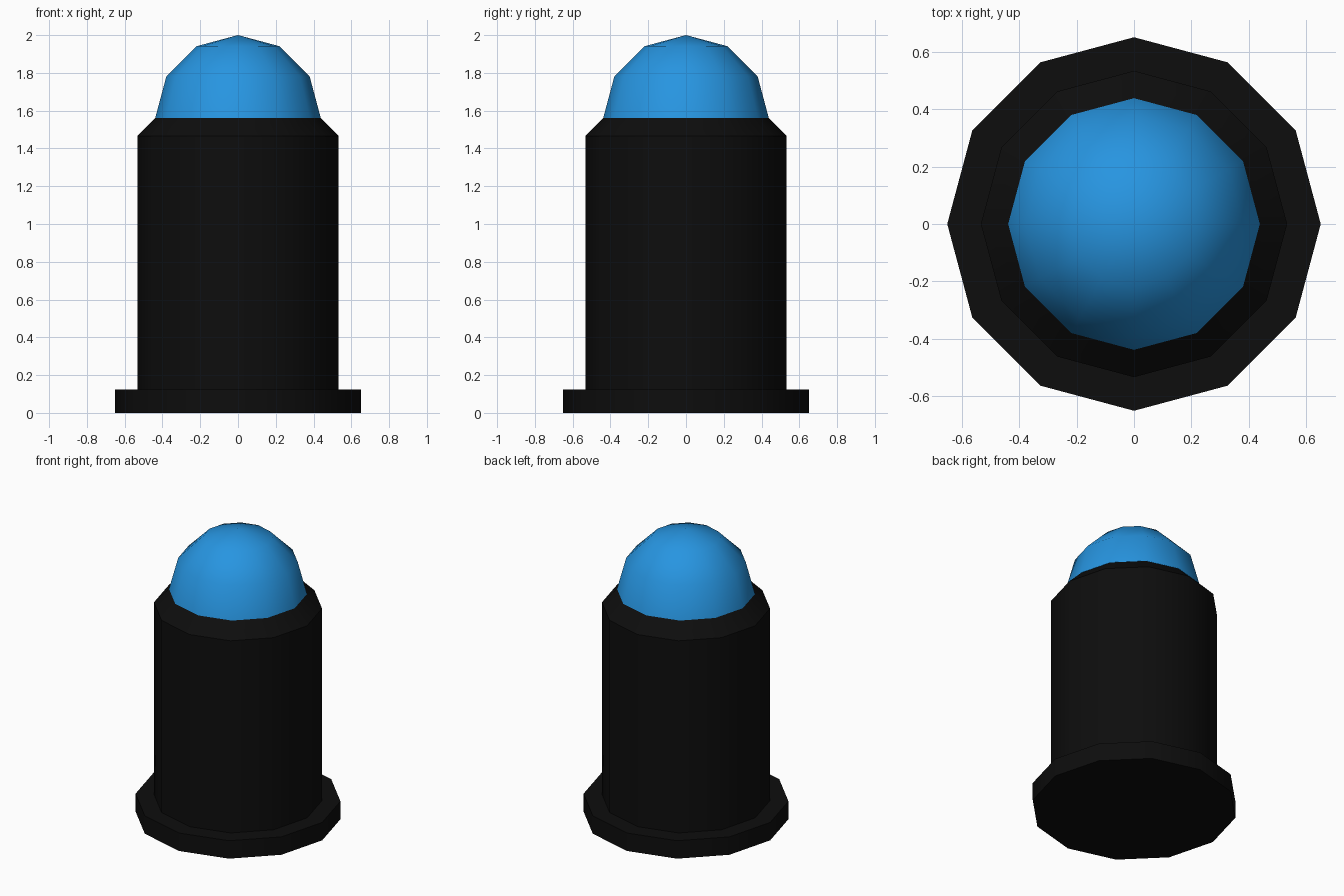
import bpy, bmesh
from math import cos, sin, pi, radians

if "Cube" in bpy.data.objects:
    bpy.data.objects.remove(bpy.data.objects["Cube"])

SIDES = 12


def material(name, rgb):
    m = bpy.data.materials.new(name)
    m.diffuse_color = (*rgb, 1)
    m.use_nodes = True
    m.node_tree.nodes["Principled BSDF"].inputs["Base Color"].default_value = m.diffuse_color
    return m


def lathe(name, profile, mat):
    """Revolve (radius, z) points listed bottom to top; zero radius makes a pole."""
    bm = bmesh.new()
    rings = []
    for r, z in profile:
        if r == 0:
            rings.append([bm.verts.new((0, 0, z))] * SIDES)
        else:
            rings.append([bm.verts.new((r * cos(2 * pi * i / SIDES),
                                        r * sin(2 * pi * i / SIDES), z))
                          for i in range(SIDES)])
    for low, high in zip(rings, rings[1:]):
        for i in range(SIDES):
            j = (i + 1) % SIDES
            corners = [low[i], low[j], high[j], high[i]]
            bm.faces.new(list(dict.fromkeys(corners)))
    # close the open ends
    if profile[0][0] > 0:
        bm.faces.new(rings[0][::-1])
    if profile[-1][0] > 0:
        bm.faces.new(rings[-1])
    bmesh.ops.recalc_face_normals(bm, faces=bm.faces)
    mesh = bpy.data.meshes.new(name)
    bm.to_mesh(mesh)
    bm.free()
    mesh.materials.append(mat)
    ob = bpy.data.objects.new(name, mesh)
    bpy.context.collection.objects.link(ob)
    bpy.ops.object.select_all(action='DESELECT')
    ob.select_set(True)
    bpy.context.view_layer.objects.active = ob
    bpy.ops.object.shade_smooth_by_angle(angle=radians(40))
    return ob


black = material("black_plastic", (0.004, 0.004, 0.004))
blue = material("blue_lens", (0.02, 0.30, 0.75))

# base flange and chamfered barrel
lathe("base_flange", [(0.65, 0), (0.65, 0.125)], black)
lathe("barrel", [(0.533, 0.12), (0.533, 1.465), (0.436, 1.562)], black)

# domed lens: quarter-circle profile
R, Z = 0.438, 1.562
dome = [(R * cos(radians(a)), Z + R * sin(radians(a))) for a in (0, 30, 60)]
lathe("dome_lens", dome + [(0, Z + R)], blue)
